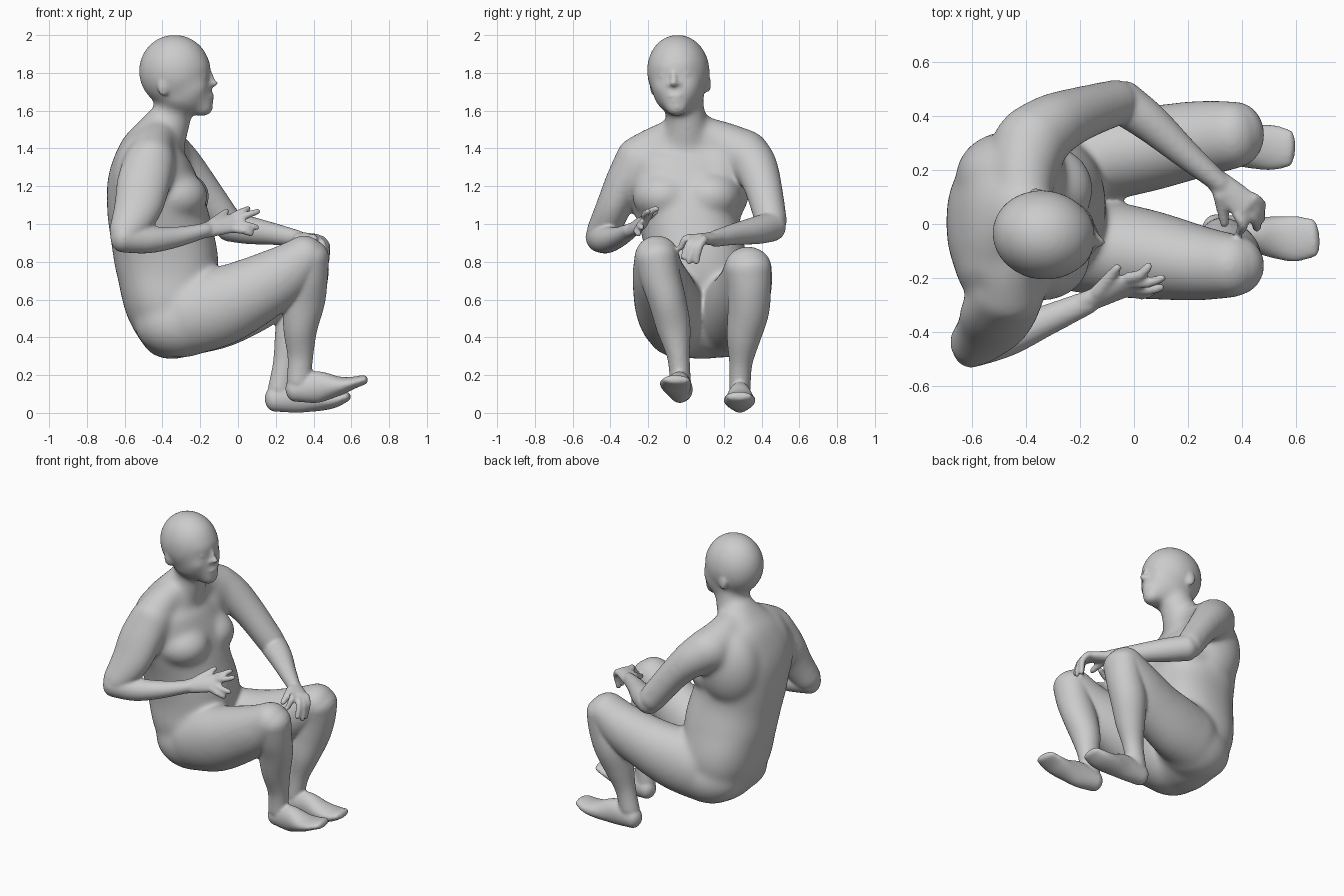
import bpy, bmesh, math
from mathutils import Vector, Matrix, Euler

bm = bmesh.new()
SIDES = 28


def spline(pts, steps=5):
    """Smooth interpolation through (x, y, z, r_side, r_depth) points."""
    p = [pts[0]] + list(pts) + [pts[-1]]
    out = []
    for i in range(1, len(p) - 2):
        a, b, c, d = p[i - 1:i + 3]
        for s in range(steps):
            t = s / steps
            out.append([0.5 * (2 * q + (r - o) * t + (2 * o - 5 * q + 4 * r - e) * t * t
                               + (3 * q - o - 3 * r + e) * t ** 3)
                        for o, q, r, e in zip(a, b, c, d)])
    out.append(list(pts[-1]))
    return out


def tube(pts, side=(0, 1, 0), cap=0.85, power=2.0):
    """Loft of (super)ellipses along a path with rounded ends."""
    path = spline(pts)
    pos = [Vector(q[:3]) for q in path]
    secs, n = [], len(path)
    for i, q in enumerate(path):
        t = (pos[min(i + 1, n - 1)] - pos[max(i - 1, 0)]).normalized()
        secs.append((pos[i], t, q[3], q[4] if len(q) == 5 else q[3]))

    def rounded(sec, sign):
        c, t, a, b = sec
        return [(c + t * sign * cap * min(a, b) * math.sin(k), t, a * math.cos(k), b * math.cos(k))
                for k in (0.3, 0.6, 0.9, 1.2, 1.42)]

    def sup(v):
        return math.copysign(abs(v) ** (2 / power), v)
    secs = rounded(secs[0], -1)[::-1] + secs + rounded(secs[-1], 1)
    rings = []
    for c, t, a, b in secs:
        u = Vector(side)
        u = (u - t * u.dot(t)).normalized()
        v = t.cross(u)
        rings.append([bm.verts.new(c + u * a * sup(math.cos(w)) + v * b * sup(math.sin(w)))
                      for w in (2 * math.pi * k / SIDES for k in range(SIDES))])
    for r0, r1 in zip(rings, rings[1:]):
        for k in range(SIDES):
            j = (k + 1) % SIDES
            bm.faces.new((r0[k], r0[j], r1[j], r1[k]))
    bm.faces.new(rings[0][::-1])
    bm.faces.new(rings[-1])


def blob(c, r, rot=(0, 0, 0), frame=Matrix()):
    m = frame @ Matrix.LocRotScale(Vector(c), Euler(rot), Vector(r))
    bmesh.ops.create_uvsphere(bm, u_segments=28, v_segments=18, radius=1, matrix=m)


def hand(wrist, knuckle, across, tips, thumb, lift):
    """Palm, four bent fingers (index to little) and a thumb."""
    w, k, a = Vector(wrist), Vector(knuckle), Vector(across).normalized()
    tube([(*w, .044, .036), (*w.lerp(k, .5), .052, .032), (*k, .058, .026)], side=a)
    for s, tip in zip((.044, .016, -.014, -.042), tips):
        base, tip = k + a * s, Vector(tip)
        mid = base.lerp(tip, .5) + Vector(lift)
        tube([(*base, .022), (*mid, .02), (*tip, .016)], side=a)
    base, tip = w.lerp(k, .3) + a * .03, Vector(thumb)
    tube([(*base, .03), (*base.lerp(tip, .55), .023), (*tip, .017)], side=(.1, .2, 1))


def fuse(name, voxel, relax, grow=0.0):
    """Turn everything in bm into one relaxed skin object."""
    bmesh.ops.recalc_face_normals(bm, faces=bm.faces[:])
    mesh = bpy.data.meshes.new(name)
    bm.to_mesh(mesh)
    bm.clear()
    ob = bpy.data.objects.new(name, mesh)
    bpy.context.collection.objects.link(ob)
    m = ob.modifiers.new("fuse", 'REMESH')
    m.mode, m.voxel_size, m.use_smooth_shade = 'VOXEL', voxel, True
    m = ob.modifiers.new("relax", 'SMOOTH')
    m.factor, m.iterations = 0.5, relax
    if grow:
        m = ob.modifiers.new("grow", 'DISPLACE')
        m.strength, m.mid_level = grow, 0
    return ob


head = Matrix.LocRotScale(Vector((-.335, -.04, 1.80)),
                          Euler((math.radians(4), 0, math.radians(-8))), Vector((1, 1, 1)))

# ---- large forms, strongly relaxed so the joints flow ----
# torso, from seat to collar
tube([(-.31, .08, .46, .25, .21), (-.365, .08, .60, .285, .235), (-.375, .06, .78, .265, .268),
      (-.405, .03, .95, .255, .265), (-.435, .01, 1.10, .275, .255), (-.455, 0, 1.25, .295, .23),
      (-.45, .01, 1.38, .28, .18), (-.42, .01, 1.47, .19, .13), (-.39, .01, 1.53, .12, .105)],
     cap=.75, power=2.3)
for y in (-.04, .20):
    blob((-.31, y, .48), (.235, .18, .18))
# chest and shoulder blades
blob((-.335, -.12, 1.15), (.17, .16, .13))
blob((-.325, .13, 1.15), (.17, .16, .13))
blob((-.495, -.14, 1.22), (.165, .165, .27))
blob((-.455, .175, 1.24), (.20, .165, .26))
# neck and shoulder slopes
tube([(-.41, 0, 1.43, .135, .125), (-.355, 0, 1.56, .102, .10), (-.33, -.02, 1.69, .10, .10)])
tube([(-.41, -.03, 1.48, .09), (-.45, -.16, 1.41, .105), (-.46, -.25, 1.34, .125)], side=(1, 0, 0))
tube([(-.40, .04, 1.49, .09), (-.41, .18, 1.43, .115), (-.385, .295, 1.37, .135)], side=(1, 0, 0))
# upper arms
tube([(-.465, -.255, 1.34, .13, .115), (-.50, -.325, 1.22, .138, .10), (-.53, -.385, 1.09, .125, .088),
      (-.595, -.445, .95, .09, .083)], side=(1, 0, 0))
tube([(-.375, .31, 1.37, .13, .13), (-.30, .365, 1.31, .115, .112), (-.20, .408, 1.20, .097, .092),
      (-.06, .452, 1.01, .081, .082)])
# thighs
tube([(-.25, -.06, .52, .18, .205), (-.10, -.09, .565, .172, .205), (.06, -.115, .635, .16, .182),
      (.24, -.145, .735, .134, .152), (.365, -.155, .835, .114, .113)])
tube([(-.25, .23, .52, .17, .205), (-.10, .255, .55, .163, .20), (.06, .28, .60, .152, .175),
      (.24, .315, .685, .137, .147), (.37, .33, .778, .122, .11)])
# head mass
blob((0, 0, .012), (.187, .162, .19), frame=head)                # skull
blob((.06, 0, -.06), (.13, .134, .16), frame=head)               # face
blob((.03, 0, -.11), (.12, .13, .095), frame=head)               # jaw
blob((.13, 0, -.12), (.07, .08, .085), frame=head)               # muzzle
blob((.148, 0, -.18), (.056, .06, .047), frame=head)             # chin
blob((.122, 0, .035), (.068, .11, .045), frame=head)             # brow
for s in (-1, 1):
    blob((.11, s * .062, -.068), (.066, .058, .058), frame=head)  # cheek
masses = fuse("body_masses", 0.012, 40, 0.006)
bpy.context.view_layer.update()
baked = masses.evaluated_get(bpy.context.evaluated_depsgraph_get()).to_mesh()
bm.from_mesh(baked)
bpy.data.objects.remove(masses)

# ---- finer parts ----
# forearms and hands
tube([(-.608, -.455, .935, .078, .083), (-.47, -.418, .92, .072, .072), (-.32, -.355, .935, .057, .054),
      (-.17, -.29, .97, .044, .038)])
hand((-.18, -.29, .968), (-.02, -.225, 1.01), (0, .6, .8),
     [(.055, -.155, 1.085), (.105, -.20, 1.07), (.10, -.235, .985), (.07, -.25, .95)],
     (-.06, -.16, 1.07), (.008, -.01, .004))
tube([(-.045, .452, .99, .08, .082), (.06, .375, .97, .074, .072), (.19, .26, .95, .058, .054),
      (.32, .15, .925, .044, .038)], side=(0, 0, 1))
hand((.31, .158, .925), (.415, .065, .925), (-.65, -.72, .1),
     [(.39, -.03, .875), (.455, -.015, .825), (.47, .015, .80), (.465, .055, .80)],
     (.335, 0, .885), (.016, -.004, .022))

# shins
tube([(.372, -.155, .83, .112, .11), (.365, -.135, .72, .107, .11), (.35, -.10, .60, .10, .112),
      (.33, -.065, .45, .09, .091), (.33, -.04, .30, .06, .068), (.322, -.03, .17, .056, .064)])
tube([(.375, .33, .77, .122, .108), (.355, .335, .66, .115, .112), (.32, .33, .54, .11, .112),
      (.285, .305, .40, .09, .092), (.25, .29, .26, .061, .066), (.222, .285, .13, .057, .064)])
# feet
tube([(.30, -.02, .125, .057, .064), (.42, -.035, .14, .063, .084), (.53, -.05, .145, .079, .053),
      (.60, -.055, .16, .085, .034), (.665, -.05, .178, .072, .026)])
tube([(.19, .285, .075, .057, .066), (.32, .285, .085, .063, .082), (.43, .285, .07, .079, .058),
      (.51, .283, .072, .085, .042), (.575, .28, .09, .07, .026)])

# facial features
blob((.20, 0, -.052), (.03, .021, .02), frame=head)              # nose tip
blob((.186, 0, -.018), (.022, .017, .06), (0, -.35, 0), head)    # nose bridge
blob((.188, 0, -.119), (.022, .042, .012), frame=head)           # upper lip
blob((.185, 0, -.142), (.022, .036, .013), frame=head)           # lower lip
for s in (-1, 1):
    blob((.148, s * .056, -.008), (.033, .034, .02), frame=head)             # eye
    blob((.185, s * .022, -.058), (.02, .017, .015), frame=head)             # nostril
    blob((-.035, s * .142, -.055), (.036, .019, .056), (0, .2, -s * .3), head)  # ear

# one smooth skin standing on the ground
low = min(v.co.z for v in bm.verts)
bmesh.ops.translate(bm, verts=bm.verts[:], vec=(0, 0, -low))
fuse("seated_figure", 0.009, 7)
bm.free()
